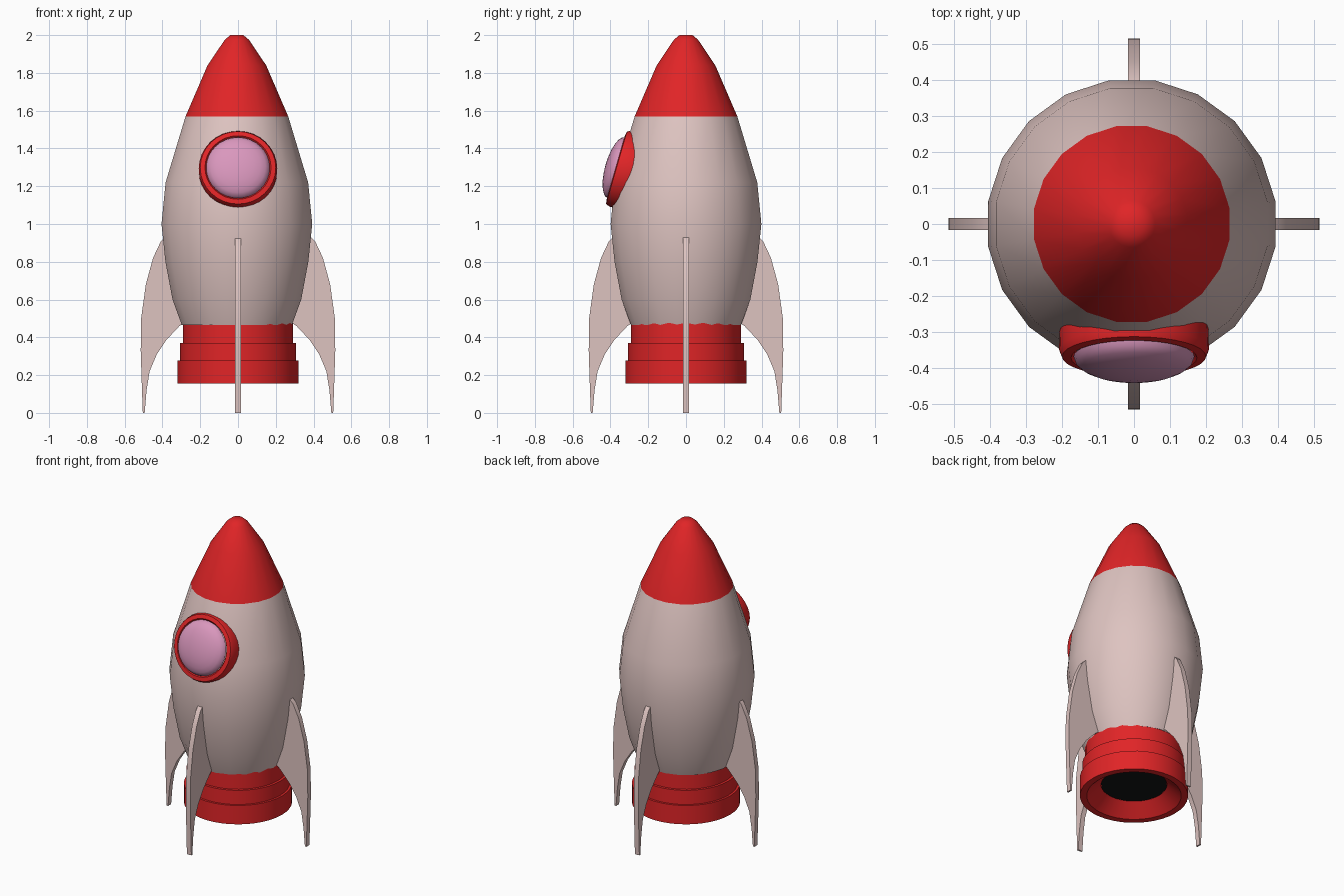
import bpy, bmesh, math
from mathutils import Matrix, Vector

if "Cube" in bpy.data.objects:
    bpy.data.objects.remove(bpy.data.objects["Cube"])


def material(name, rgb):
    m = bpy.data.materials.new(name)
    m.diffuse_color = (*rgb, 1)
    m.use_nodes = True
    m.node_tree.nodes["Principled BSDF"].inputs["Base Color"].default_value = m.diffuse_color
    return m


HULL = material("pinkish grey", (0.73, 0.55, 0.53))
RED = material("red", (0.75, 0.018, 0.02))
PINK = material("pink glass", (0.70, 0.31, 0.51))
BLACK = material("black", (0.006, 0.007, 0.007))


def finish(bm, name, mats, angle=40):
    bmesh.ops.recalc_face_normals(bm, faces=bm.faces)
    me = bpy.data.meshes.new(name)
    bm.to_mesh(me)
    bm.free()
    for m in mats:
        me.materials.append(m)
    me.shade_smooth()
    me.set_sharp_from_angle(angle=math.radians(angle))
    ob = bpy.data.objects.new(name, me)
    bpy.context.collection.objects.link(ob)
    return ob


def lathe(name, profile, sides, mats, offset=0.0, rule=None, angle=40, matrix=None):
    """Revolve (radius, z) points about z; radius 0 closes to a pole."""
    bm = bmesh.new()
    rings = []
    for r, z in profile:
        n = 1 if r == 0 else sides
        rings.append([bm.verts.new((r * math.cos(offset + math.tau * i / sides),
                                    r * math.sin(offset + math.tau * i / sides), z))
                      for i in range(n)])
    for a, b in zip(rings, rings[1:]):
        for i in range(sides):
            j = (i + 1) % sides
            if len(a) == 1:
                f = bm.faces.new((a[0], b[j], b[i]))
            elif len(b) == 1:
                f = bm.faces.new((a[i], a[j], b[0]))
            else:
                f = bm.faces.new((a[i], a[j], b[j], b[i]))
            if rule:
                f.material_index = rule(f.calc_center_median())
    ob = finish(bm, name, mats, angle)
    if matrix:
        ob.matrix_world = matrix
    return ob


# Hull with red nose cone
lathe("hull", [(0, 0.465), (0.295, 0.465), (0.345, 0.6), (0.383, 0.8), (0.404, 1.0),
               (0.382, 1.22), (0.275, 1.57), (0.157, 1.84), (0.065, 1.975),
               (0.035, 2.0), (0, 2.0)],
      20, [HULL, RED], offset=math.radians(9),
      rule=lambda c: int(c.z > 1.57), angle=50,
      matrix=Matrix.Translation((-0.006, 0, 0)))

# Stepped engine nozzle with a flared mouth
lathe("nozzle", [(0.28, 0.485), (0.29, 0.48), (0.29, 0.37), (0.306, 0.37), (0.306, 0.278),
                 (0.32, 0.278), (0.32, 0.155), (0.28, 0.155), (0.195, 0.23)],
      40, [RED], angle=30)
lathe("nozzle_opening", [(0.2, 0.23), (0, 0.23)], 12, [BLACK])

# Round window, tilted to follow the hull
axis = Vector((0, -0.961, 0.276))
tilt = Matrix.Translation((0, -0.368, 1.298)) @ axis.to_track_quat('Z', 'Y').to_matrix().to_4x4()
lathe("window_frame", [(0.2, -0.13), (0.206, -0.11), (0.208, -0.02), (0.2, 0.0),
                       (0.175, 0.004), (0.165, -0.01)],
      32, [RED], angle=50, matrix=tilt)
R, H = 0.168, 0.06
dome = [(R * math.cos(t), H * math.sin(t)) for t in (k * math.pi / 12 for k in range(6))]
lathe("window_glass", dome + [(0, H)], 32, [PINK], angle=60, matrix=tilt)

# Four swept fins
OUTLINE = [(0.25, 0.93), (0.385, 0.93), (0.41, 0.905), (0.45, 0.82), (0.488, 0.68),
           (0.513, 0.5), (0.515, 0.33), (0.51, 0.17), (0.504, 0.0), (0.494, 0.0),
           (0.484, 0.12), (0.468, 0.22), (0.43, 0.31), (0.38, 0.385),
           (0.31, 0.46), (0.25, 0.5)]
for k, side in enumerate(("right", "back", "left", "front")):
    bm = bmesh.new()
    face = bm.faces.new([bm.verts.new((x, -0.016, z)) for x, z in OUTLINE])
    new = bmesh.ops.extrude_face_region(bm, geom=[face])["geom"]
    bmesh.ops.translate(bm, vec=(0, 0.032, 0),
                        verts=[v for v in new if isinstance(v, bmesh.types.BMVert)])
    bmesh.ops.rotate(bm, verts=bm.verts, cent=(0, 0, 0),
                     matrix=Matrix.Rotation(k * math.pi / 2, 3, 'Z'))
    finish(bm, side + "_fin", [HULL])
